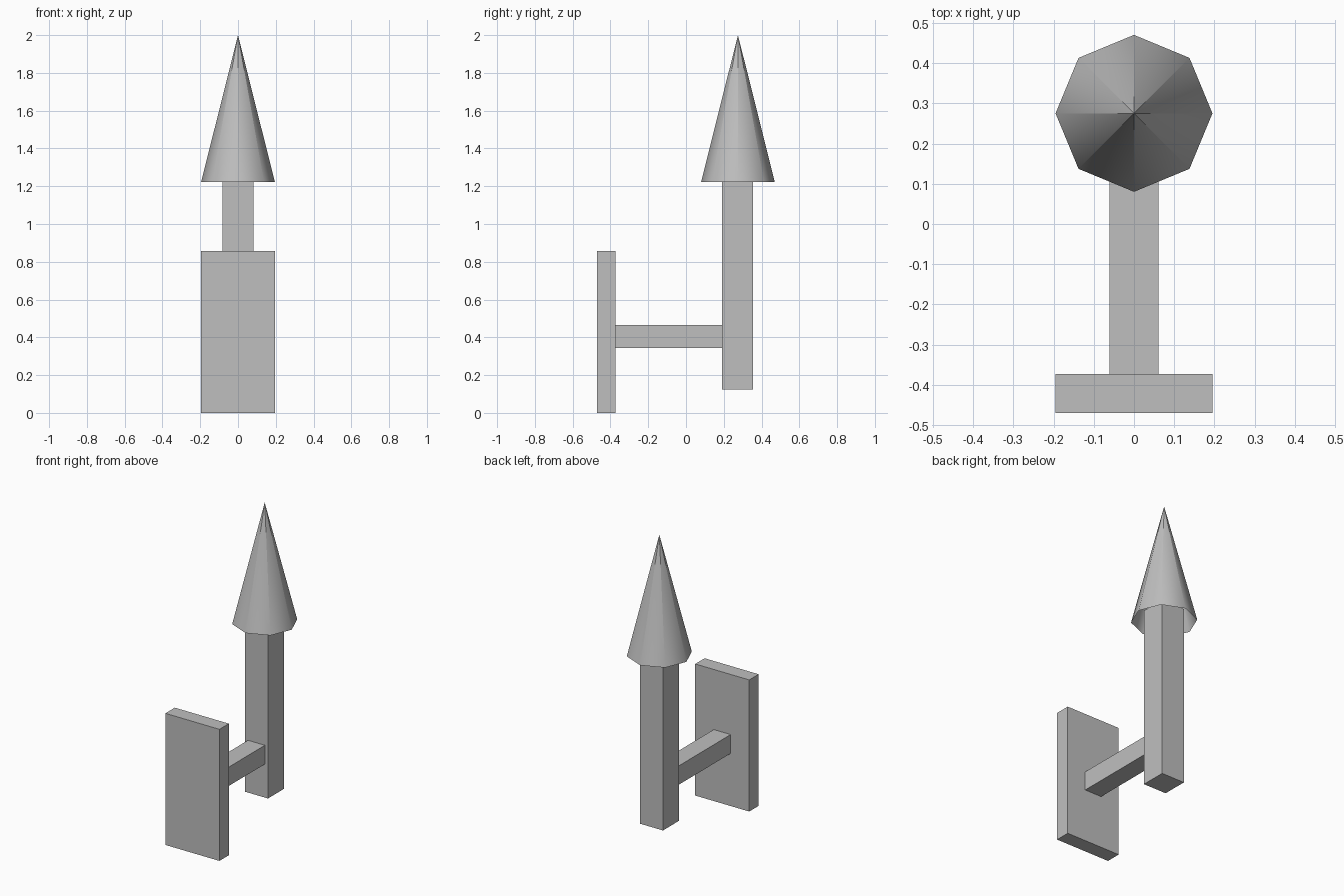
import bpy
import bmesh
from math import cos, sin, pi
from mathutils import Vector

default = bpy.data.objects.get("Cube")
if default:
    bpy.data.objects.remove(default, do_unlink=True)

# Single grey finish
grey = bpy.data.materials.new("plain grey")
grey.use_nodes = True
colour = (0.52, 0.52, 0.52, 1)
grey.diffuse_color = colour
grey.node_tree.nodes["Principled BSDF"].inputs["Base Color"].default_value = colour


def finish(name, bm):
    mesh = bpy.data.meshes.new(name)
    bm.to_mesh(mesh)
    bm.free()
    mesh.materials.append(grey)
    obj = bpy.data.objects.new(name, mesh)
    bpy.context.collection.objects.link(obj)
    return obj


def box(name, low, high):
    low, high = Vector(low), Vector(high)
    bm = bmesh.new()
    bmesh.ops.create_cube(bm, size=1)
    bmesh.ops.scale(bm, vec=high - low, verts=bm.verts)
    bmesh.ops.translate(bm, vec=(low + high) / 2, verts=bm.verts)
    return finish(name, bm)


def open_cone(name, centre_y, radius, base, tip, sides):
    # Each side has its own tip point, so shading is smooth at the rim and faceted at the tip
    bm = bmesh.new()
    rim = [bm.verts.new((radius * cos(2 * pi * i / sides),
                         centre_y + radius * sin(2 * pi * i / sides), base))
           for i in range(sides)]
    for i in range(sides):
        apex = bm.verts.new((0, centre_y, tip))
        face = bm.faces.new((rim[i], rim[(i + 1) % sides], apex))
        face.smooth = True
    return finish(name, bm)


# Wall plate, bracket arm, upright post and pointed flame cone
box("wall_plate", (-0.195, -0.47, 0), (0.195, -0.373, 0.858))
box("bracket_arm", (-0.061, -0.373, 0.343), (0.061, 0.19, 0.466))
box("post", (-0.083, 0.19, 0.125), (0.083, 0.356, 1.3))
open_cone("flame_cone", 0.275, 0.195, 1.223, 2.0, 8)
